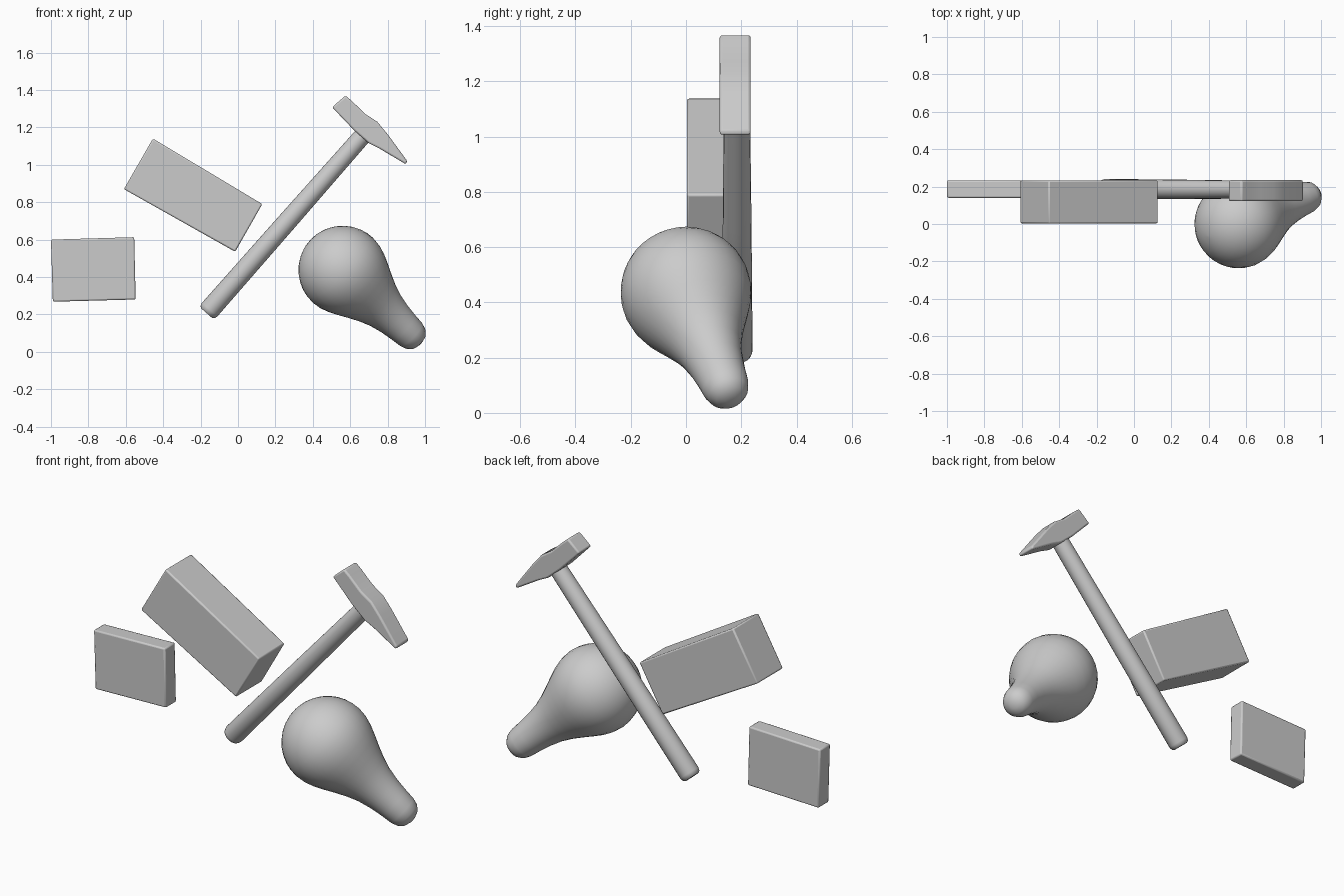
import bpy, bmesh, math
from mathutils import Vector

if "Cube" in bpy.data.objects:
    bpy.data.objects.remove(bpy.data.objects["Cube"])


def finish(name, bm, bevel=0.0, segments=2):
    bmesh.ops.recalc_face_normals(bm, faces=bm.faces)
    mesh = bpy.data.meshes.new(name)
    bm.to_mesh(mesh)
    bm.free()
    ob = bpy.data.objects.new(name, mesh)
    bpy.context.collection.objects.link(ob)
    bpy.ops.object.select_all(action='DESELECT')
    bpy.context.view_layer.objects.active = ob
    ob.select_set(True)
    if bevel:
        mod = ob.modifiers.new("soft_edges", 'BEVEL')
        mod.width = bevel
        mod.segments = segments
        mod.limit_method = 'ANGLE'
    bpy.ops.object.shade_smooth_by_angle(angle=math.radians(35))
    return ob


def slab(name, outline, y0, y1, bevel, segments=2):
    """Extrude an x/z outline from y0 to y1."""
    bm = bmesh.new()
    face = bm.faces.new([bm.verts.new((x, y0, z)) for x, z in outline])
    out = bmesh.ops.extrude_face_region(bm, geom=[face])
    moved = [g for g in out['geom'] if isinstance(g, bmesh.types.BMVert)]
    bmesh.ops.translate(bm, verts=moved, vec=(0, y1 - y0, 0))
    return finish(name, bm, bevel, segments)


def lathe(name, start, end, profile, sides):
    """Turn (distance, radius) pairs around the axis from start to end."""
    start = Vector(start)
    rot = (Vector(end) - start).to_track_quat('Z', 'Y')
    bm = bmesh.new()
    rings = []
    for t, r in profile:
        ring = []
        for i in range(sides):
            a = 2 * math.pi * i / sides
            ring.append(bm.verts.new(start + rot @ Vector((r * math.cos(a), r * math.sin(a), t))))
        rings.append(ring)
    for a, b in zip(rings, rings[1:]):
        for i in range(sides):
            j = (i + 1) % sides
            bm.faces.new((a[i], a[j], b[j], b[i]))
    bm.faces.new(rings[0])
    bm.faces.new(rings[-1])
    return finish(name, bm)


# Two loose blocks
slab("small_block", [(-1.0, .60), (-.555, .613), (-.547, .28), (-.99, .268)], .14, .233, .008)
slab("large_block", [(-.455, 1.14), (.13, .79), (-.015, .535), (-.61, .87)], .003, .233, .008)

# Hammer handle with rounded butt, running up into the head
h0, h1 = Vector((-.168, .186, .207)), Vector((.675, .184, 1.165))
L = (h1 - h0).length
lathe("hammer_handle", h0, h1,
      [(0, .04), (.008, .05), (.025, .055), (L * .5, .052), (L * .9, .048), (L, .047)], 20)

# Hammer head: square poll, waist and wedge-shaped peen
slab("hammer_head", [(.503, 1.308), (.575, 1.37), (.61, 1.34), (.68, 1.272), (.745, 1.23),
                     (.80, 1.163), (.905, 1.02), (.897, 1.003), (.76, 1.085),
                     (.70, 1.115), (.62, 1.185)], .122, .234, .012, 3)

# Light bulb: globe flowing into a neck with a blunt rounded tip
R = .237
profile = [(-R * math.cos(math.radians(a)), R * math.sin(math.radians(a)))
           for a in (1, 10, 20, 30, 40, 50, 60, 70, 80, 90)]
profile += [(.05, .231), (.10, .215), (.15, .192), (.20, .167), (.26, .139), (.32, .117),
            (.39, .101), (.46, .091), (.52, .085), (.555, .074), (.58, .052), (.592, .02)]
lathe("light_bulb", (.56, 0, .437), (.915, .14, .103), profile, 32)
